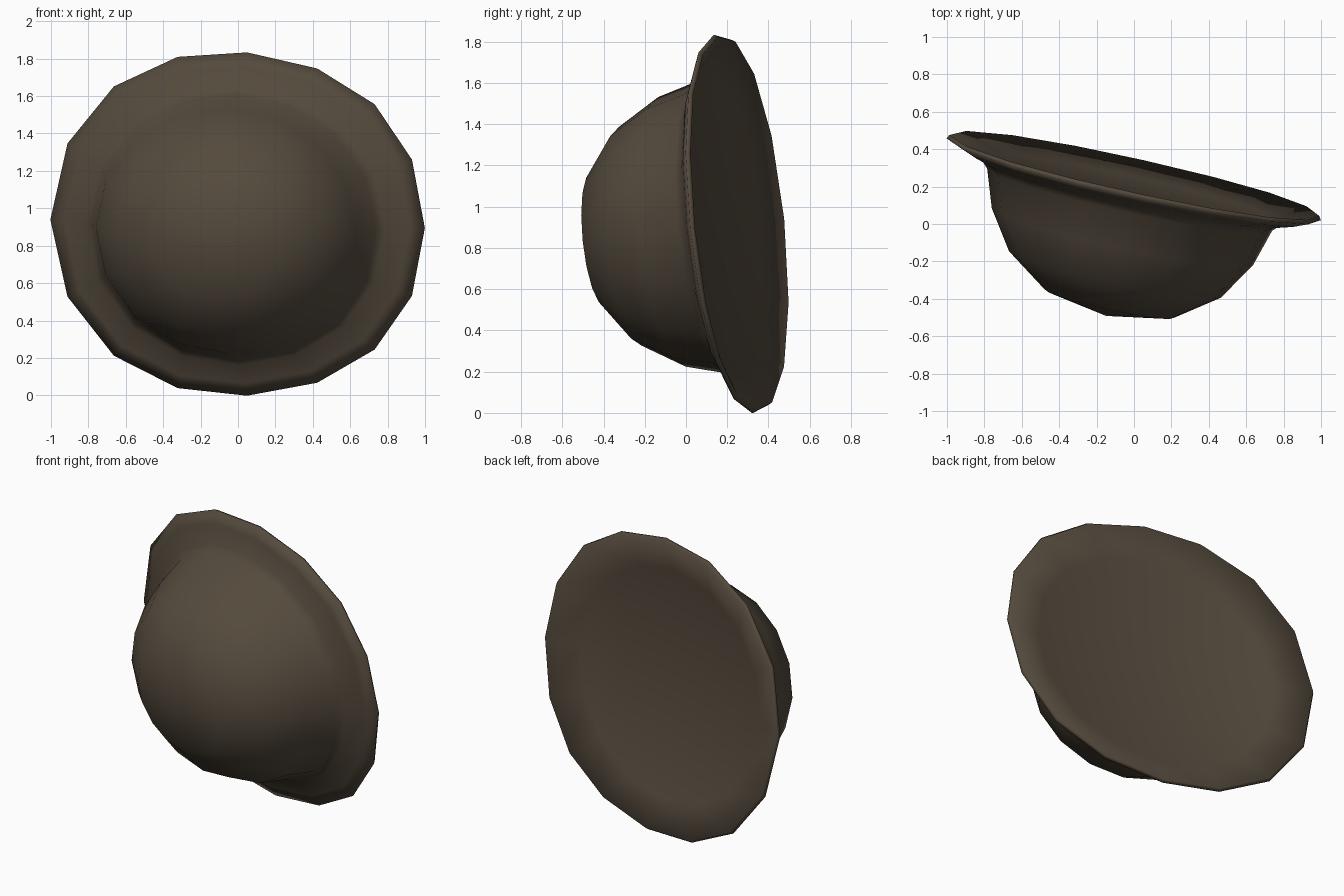
import bpy, bmesh, math
from mathutils import Vector

if "Cube" in bpy.data.objects:
    bpy.data.objects.remove(bpy.data.objects["Cube"])

SIDES = 16
CENTRE = Vector((0.0, 0.25, 0.918))

# Tilted frame: axis points out of the dome, across and up lie in the brim plane
axis = Vector((-0.215, -0.972, -0.099)).normalized()
up = Vector((0, axis.z, -axis.y)).normalized()
across = up.cross(-axis).normalized()
if across.x < 0:
    across = -across

# Profile (radius, height along axis): dome, flared brim, rim edge, recessed back
profile = [(0.355, 0.692), (0.58, 0.533), (0.715, 0.326), (0.78, 0.123),
           (0.82, 0.084), (0.945, 0.044), (1.025, 0.011), (1.012, -0.01),
           (0.79, 0.068)]


def place(r, h, t, egg):
    """Point on a slightly egg-shaped oval ring."""
    c, s = math.cos(t), math.sin(t)
    x = r * (c + egg * s * s * (0.05 + 0.06 * max(0, -c))) + 0.025 * h
    z = (0.92 - 0.02 * egg) * r * s * (1 + egg * (0.12 * c * c - 0.07 * c))
    z -= 0.008 * (1 - egg)
    return CENTRE + across * x + up * z + axis * h


bm = bmesh.new()
rings = []
for r, h in profile:
    egg = min(1, max(0, (r - 0.7) / 0.25))
    rings.append([bm.verts.new(place(r, h, 2 * math.pi * i / SIDES, egg))
                  for i in range(SIDES)])

# Crown of the dome
apex = bm.verts.new(CENTRE + axis * 0.76 + across * 0.015)
for i in range(SIDES):
    bm.faces.new((apex, rings[0][i], rings[0][(i + 1) % SIDES]))

# Dome sides, brim and back lip
for a, b in zip(rings, rings[1:]):
    for i in range(SIDES):
        j = (i + 1) % SIDES
        bm.faces.new((a[i], b[i], b[j], a[j]))

# Flat closed back
bm.faces.new(rings[-1])
bmesh.ops.recalc_face_normals(bm, faces=bm.faces)
for f in bm.faces:
    f.smooth = True

mesh = bpy.data.meshes.new("helmet_shell")
bm.to_mesh(mesh)
bm.free()

mat = bpy.data.materials.new("dark olive brown")
mat.diffuse_color = (0.09, 0.069, 0.047, 1)
mat.use_nodes = True
mat.node_tree.nodes["Principled BSDF"].inputs["Base Color"].default_value = mat.diffuse_color
mesh.materials.append(mat)

helmet = bpy.data.objects.new("helmet_shell", mesh)
bpy.context.collection.objects.link(helmet)
